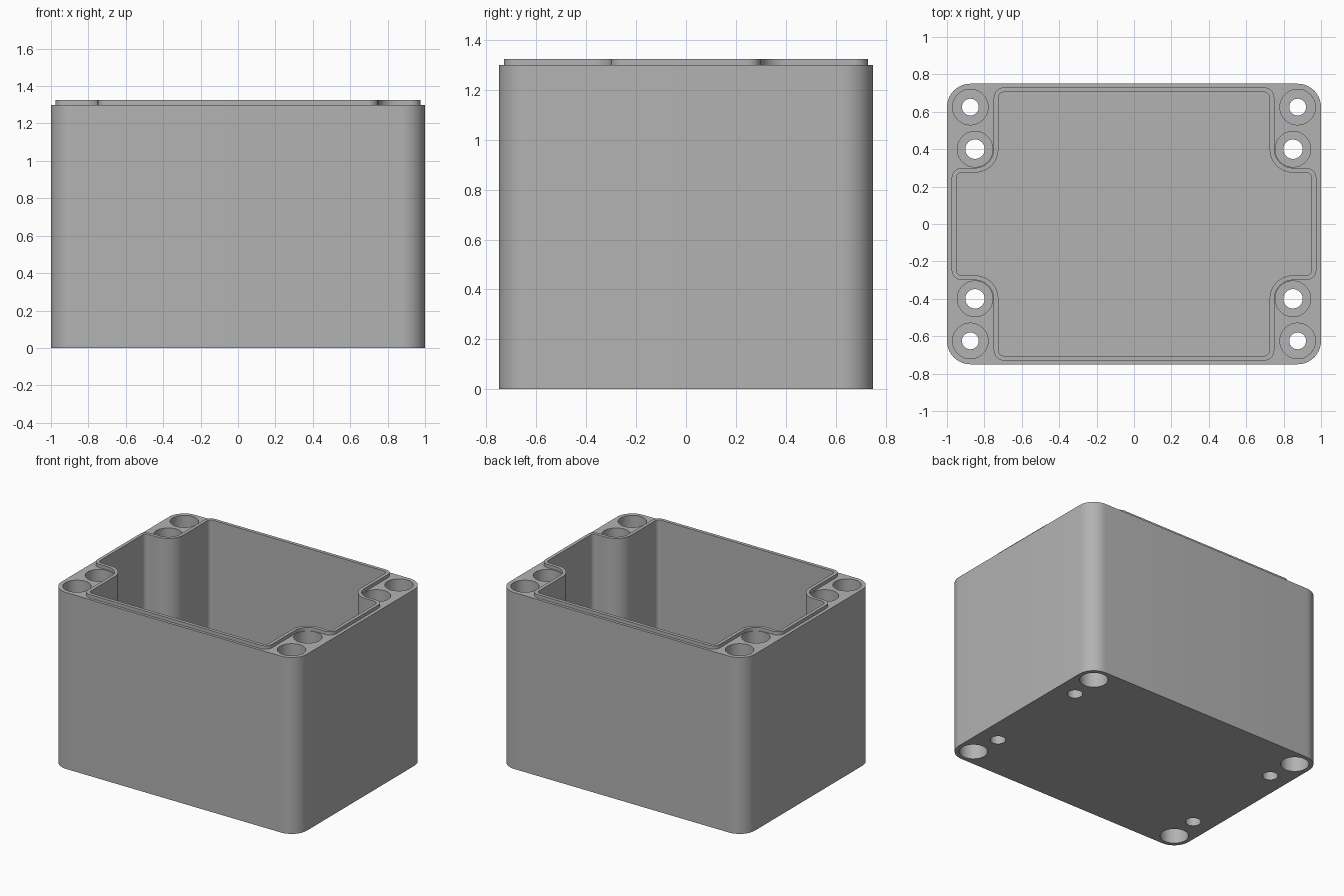
import bpy, bmesh, math
from mathutils import Vector

if "Cube" in bpy.data.objects:
    bpy.data.objects.remove(bpy.data.objects["Cube"])

BODY_H, LIP_H, FLOOR = 1.3, 1.325, 0.08

grey = bpy.data.materials.new("light grey")
grey.use_nodes = True
colour = (0.45, 0.45, 0.45, 1)
grey.diffuse_color = colour
grey.node_tree.nodes["Principled BSDF"].inputs["Base Color"].default_value = colour


def fillet(corners, steps=10):
    """Round each right-angled corner (x, y, radius) of a closed outline."""
    out = []
    for i, (x, y, r) in enumerate(corners):
        p = Vector((x, y))
        u = (Vector(corners[i - 1][:2]) - p).normalized()
        v = (Vector(corners[(i + 1) % len(corners)][:2]) - p).normalized()
        for k in range(steps + 1):
            t = math.pi / 2 * k / steps
            out.append(p + r * (u + v) - r * (v * math.cos(t) + u * math.sin(t)))
    return out


def four_way(quarter):
    """Mirror one quadrant of an outline into all four, keeping its order."""
    out = []
    for sx, sy in ((1, 1), (-1, 1), (-1, -1), (1, -1)):
        pts = quarter if sx * sy > 0 else quarter[::-1]
        out += [(sx * x, sy * y, r) for x, y, r in pts]
    return out


def stack(bm, sections):
    """Skin a closed solid through (outline, z) sections."""
    rings = [[bm.verts.new((p[0], p[1], z)) for p in pts] for pts, z in sections]
    for a, b in zip(rings, rings[1:]):
        for i in range(len(a)):
            j = (i + 1) % len(a)
            bm.faces.new((a[i], a[j], b[j], b[i]))
    bm.faces.new(rings[0][::-1])
    bm.faces.new(rings[-1])


def make(name, bm):
    bmesh.ops.recalc_face_normals(bm, faces=bm.faces)
    mesh = bpy.data.meshes.new(name)
    bm.to_mesh(mesh)
    bm.free()
    mesh.materials.append(grey)
    obj = bpy.data.objects.new(name, mesh)
    bpy.context.collection.objects.link(obj)
    return obj


def prism(name, outline, z0, z1):
    bm = bmesh.new()
    stack(bm, [(outline, z0), (outline, z1)])
    return make(name, bm)


def holes(name, x, y, profile, sides=40):
    """Four mirrored stepped bores, profile given as (radius, z)."""
    bm = bmesh.new()
    angles = [2 * math.pi * k / sides for k in range(sides)]
    for sx in (1, -1):
        for sy in (1, -1):
            stack(bm, [([(sx * x + r * math.cos(a), sy * y + r * math.sin(a))
                         for a in angles], z) for r, z in profile])
    return make(name, bm)


def cut(obj, cutter):
    mod = obj.modifiers.new("cut", "BOOLEAN")
    mod.operation, mod.solver, mod.object = "DIFFERENCE", "EXACT", cutter
    bpy.ops.object.select_all(action="DESELECT")
    bpy.context.view_layer.objects.active = obj
    obj.select_set(True)
    bpy.ops.object.modifier_apply(modifier=mod.name)


# Outlines: outer shell, sealing lip, and the cross-shaped cavity inside it
shell = fillet(four_way([(1, 0.75, 0.125)]))
lip = fillet(four_way([(0.975, 0.3, 0.055), (0.75, 0.3, 0.1), (0.75, 0.73, 0.055)]))
inner = fillet(four_way([(0.95, 0.275, 0.03), (0.725, 0.275, 0.125), (0.725, 0.705, 0.03)]))

box_body = prism("box_body", shell, 0, BODY_H)
sealing_lip = prism("sealing_lip", lip, BODY_H, LIP_H)

# Cutters: cavity, corner mounting bores, cover screw bores
cavity = prism("cavity_cutter", inner, FLOOR, 1.5)
mount_bores = holes("mounting_bore_cutter", 0.875, 0.625,
                    [(0.095, -0.1), (0.095, 0.3), (0.045, 0.3),
                     (0.045, 0.4), (0.095, 0.4), (0.095, 1.5)])
screw_bores = holes("screw_bore_cutter", 0.85, 0.4,
                    [(0.052, -0.1), (0.052, 0.12), (0.095, 0.12), (0.095, 1.5)])

for cutter in (cavity, mount_bores, screw_bores):
    cut(box_body, cutter)
cut(sealing_lip, cavity)
for cutter in (cavity, mount_bores, screw_bores):
    bpy.data.objects.remove(cutter)

# Smooth the rounded walls, keep edges sharp
for obj in (box_body, sealing_lip):
    bpy.ops.object.select_all(action="DESELECT")
    bpy.context.view_layer.objects.active = obj
    obj.select_set(True)
    bpy.ops.object.shade_smooth_by_angle(angle=math.radians(30))
